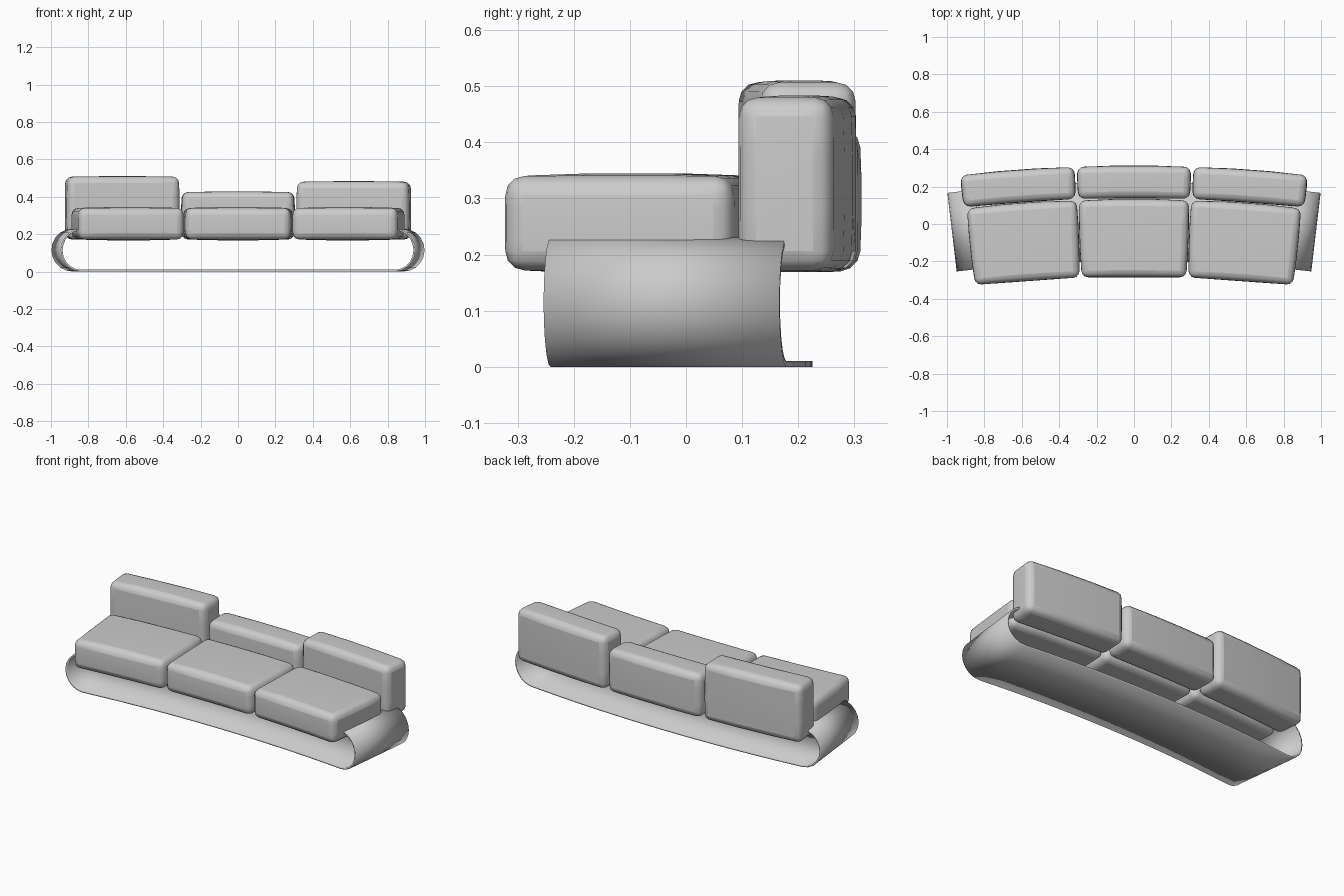
import bpy, bmesh, math

old = bpy.data.objects.get("Cube")
if old:
    bpy.data.objects.remove(old, do_unlink=True)

RADIUS = 8.5      # plan radius of the gentle curve
BACK_Y = 0.225    # line along which lengths are kept

fabric = bpy.data.materials.new("light grey fabric")
fabric.use_nodes = True
grey = (0.6, 0.6, 0.6, 1)
fabric.diffuse_color = grey
fabric.node_tree.nodes["Principled BSDF"].inputs["Base Color"].default_value = grey


def bend(co):
    """Wrap a straight layout around the large plan circle."""
    r = RADIUS + co.y - BACK_Y
    a = co.x / RADIUS
    co.x, co.y = r * math.sin(a), r * math.cos(a) + BACK_Y - RADIUS


def finish(bm, name):
    for v in bm.verts:
        bend(v.co)
    mesh = bpy.data.meshes.new(name)
    bm.to_mesh(mesh)
    bm.free()
    mesh.materials.append(fabric)
    ob = bpy.data.objects.new(name, mesh)
    bpy.context.collection.objects.link(ob)
    return ob


def smooth(ob, angle):
    bpy.ops.object.select_all(action='DESELECT')
    ob.select_set(True)
    bpy.context.view_layer.objects.active = ob
    bpy.ops.object.shade_smooth_by_angle(angle=math.radians(angle))


def cushion(name, xs, ys, zs, puff=0.006):
    """Soft block with slightly crowned faces and rounded edges."""
    bm = bmesh.new()
    bmesh.ops.create_cube(bm, size=2)
    bmesh.ops.subdivide_edges(bm, edges=bm.edges[:], cuts=2, use_grid_fill=True)
    for v in bm.verts:
        u = v.co.copy()
        for i, (lo, hi) in enumerate((xs, ys, zs)):
            j, k = (i + 1) % 3, (i + 2) % 3
            crown = puff * (1 - u[j] ** 2) * (1 - u[k] ** 2) if abs(u[i]) > 0.99 else 0
            v.co[i] = (lo + hi) / 2 + u[i] * ((hi - lo) / 2 + crown)
    ob = finish(bm, name)
    bev = ob.modifiers.new("rounded edges", 'BEVEL')
    bev.width = 0.034
    bev.segments = 3
    bev.limit_method = 'ANGLE'
    bev.angle_limit = math.radians(45)
    smooth(ob, 50)


# Seat cushions
SEAT_Y, SEAT_Z = (-0.28, 0.13), (0.172, 0.34)
cushion("seat_middle", (-0.297, 0.297), SEAT_Y, SEAT_Z)
cushion("seat_right", (-0.905, -0.31), SEAT_Y, SEAT_Z)
cushion("seat_left", (0.31, 0.905), SEAT_Y, SEAT_Z)

# Back cushions, each a different height
BACK = (0.14, 0.31)
cushion("back_middle", (-0.3, 0.3), BACK, (0.172, 0.425), 0.004)
cushion("back_right", (-0.92, -0.317), BACK, (0.172, 0.507), 0.004)
cushion("back_left", (0.317, 0.92), BACK, (0.172, 0.48), 0.004)

# Base band: flat on the floor, curling up at both ends
R = 0.115
CX = 1.0 - R
curl = [(CX + R * math.sin(t), R - R * math.cos(t))
        for t in (math.pi * i / 10 for i in range(11))]
curl.append((0.85, 2 * R))
floor = [(CX * i / 8, 0) for i in range(-7, 8)]
profile = [(-x, z) for x, z in reversed(curl)] + floor + curl

bm = bmesh.new()
rows = [[bm.verts.new((x, y, z)) for y in (-0.198, BACK_Y)] for x, z in profile]
for a, b in zip(rows, rows[1:]):
    bm.faces.new((a[0], a[1], b[1], b[0]))
band = finish(bm, "base_band")
thick = band.modifiers.new("thickness", 'SOLIDIFY')
thick.thickness = 0.01
thick.offset = -1
smooth(band, 40)
